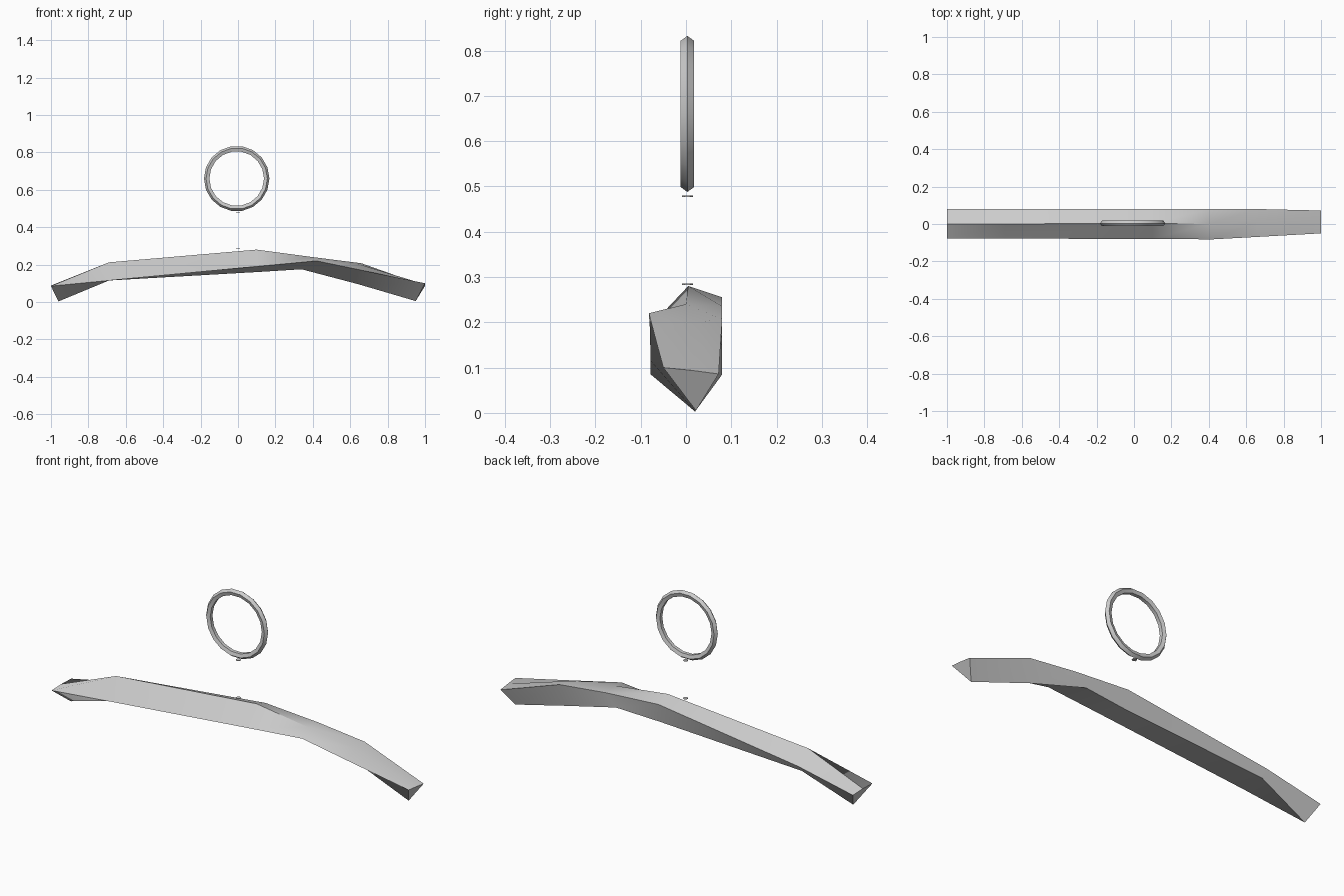
import bpy, bmesh, math
from mathutils import Vector

if "Cube" in bpy.data.objects:
    bpy.data.objects.remove(bpy.data.objects["Cube"])

grey = bpy.data.materials.new("plain_grey")
grey.diffuse_color = (0.6, 0.6, 0.6, 1)
grey.use_nodes = True
grey.node_tree.nodes["Principled BSDF"].inputs["Base Color"].default_value = grey.diffuse_color


def finish(name, bm, angle):
    bmesh.ops.recalc_face_normals(bm, faces=bm.faces)
    mesh = bpy.data.meshes.new(name)
    bm.to_mesh(mesh)
    bm.free()
    mesh.materials.append(grey)
    obj = bpy.data.objects.new(name, mesh)
    bpy.context.collection.objects.link(obj)
    bpy.ops.object.select_all(action='DESELECT')
    obj.select_set(True)
    bpy.context.view_layer.objects.active = obj
    bpy.ops.object.shade_smooth_by_angle(angle=math.radians(angle))


def loft(bm, rings, closed):
    rows = [[bm.verts.new(p) for p in r] for r in rings]
    n = len(rows[0])
    for i in range(len(rows) if closed else len(rows) - 1):
        a, b = rows[i], rows[(i + 1) % len(rows)]
        for j in range(n):
            k = (j + 1) % n
            bm.faces.new((a[j], a[k], b[k], b[j]))
    return rows


# bent bar: sections of front edge, crest, back edge, keel
sections = [
    [(-1, -.078, .085), (-1, 0, .088), (-1, .08, .085), (-.96, .02, .003)],
    [(-.69, -.078, .115), (-.69, 0, .212), (-.69, .08, .15), (-.69, .05, .115)],
    [(.1, -.08, .19), (.1, .005, .28), (.1, .08, .255), (.1, .065, .16)],
    [(.42, -.082, .22), (.4, 0, .24), (.4, .08, .235), (.34, .08, .175)],
    [(.66, -.069, .17), (.66, .01, .198), (.66, .08, .207), (.64, .06, .096)],
    [(1, -.05, .1), (1, .012, .094), (1, .072, .086), (.95, .022, .005)],
]
bm = bmesh.new()
rows = loft(bm, sections, False)
bm.faces.new(rows[0])
bm.faces.new(rows[-1])
finish("bent_bar", bm, 40)

# hanging ring with a five-sided tube
bm = bmesh.new()
rings = []
for i in range(18):
    t = math.tau * i / 18
    out = Vector((math.cos(t), 0, math.sin(t)))
    rings.append([Vector((-.007, .003, .66)) + out * (.159 + .016 * math.cos(math.tau * j / 5))
                  + Vector((0, .0155 * math.sin(math.tau * j / 5), 0)) for j in range(5)])
loft(bm, rings, True)
finish("hanging_ring", bm, 40)

# tiny cord ends between bar and ring
for name, z in (("cord_top_end", .478), ("cord_bottom_end", .284)):
    bm = bmesh.new()
    bmesh.ops.create_cone(bm, cap_ends=True, segments=6, radius1=.012, radius2=.012, depth=.003)
    bmesh.ops.translate(bm, verts=bm.verts, vec=(0, .003, z))
    finish(name, bm, 30)
